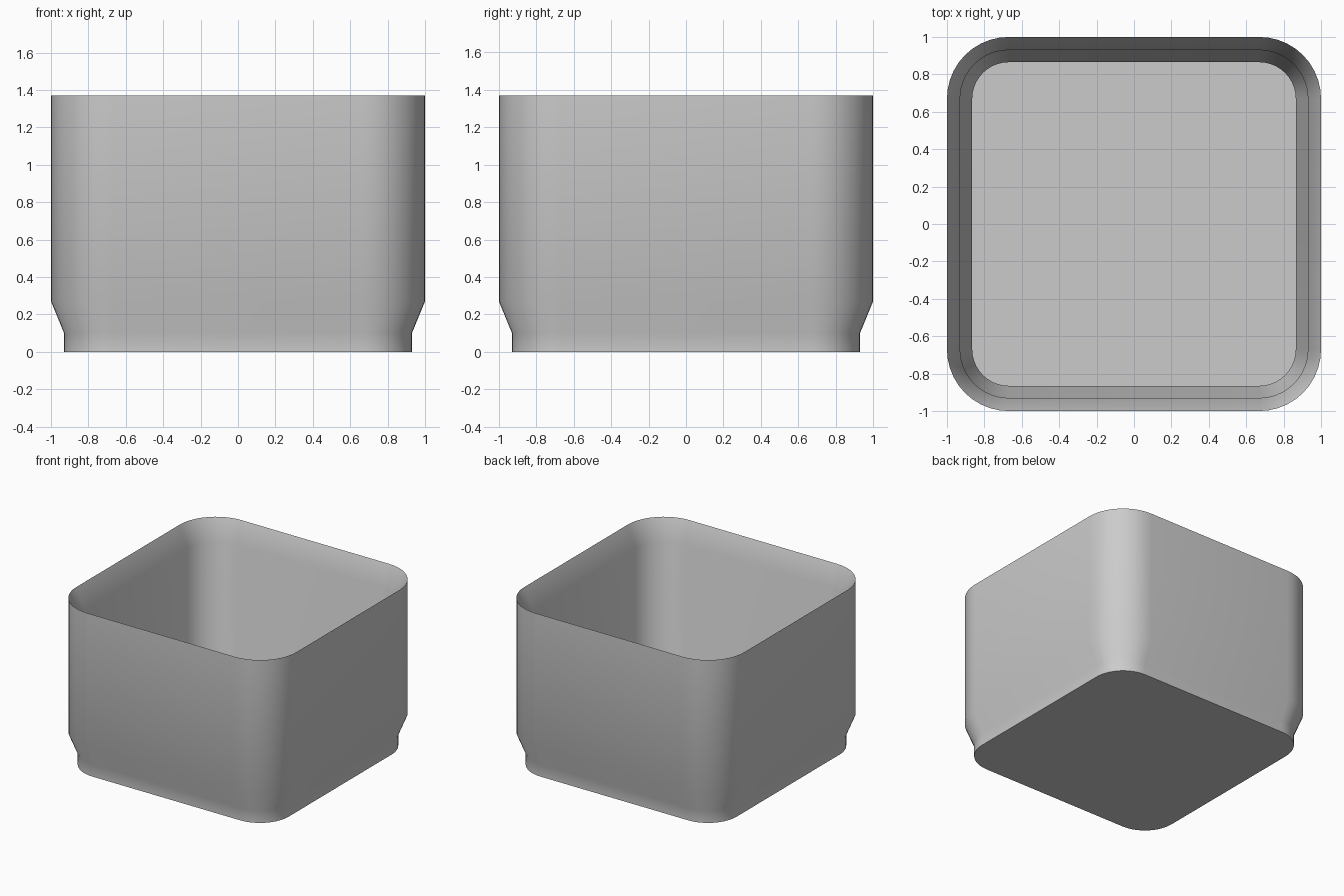
import bpy
import bmesh
from math import cos, sin, pi, radians

cube = bpy.data.objects.get("Cube")
if cube:
    bpy.data.objects.remove(cube, do_unlink=True)

CENTRE = 0.67   # corner arc centre, shared by every ring
STEPS = 10      # segments per rounded corner

# (half width, height) from the underside, up the outside, over the rim, down the inside
PROFILE = [
    (0.93, 0.0), (0.93, 0.10), (1.0, 0.27), (1.0, 1.37),
    (0.93, 1.20), (0.93, 0.28), (0.865, 0.12), (0.865, 0.065),
]


def rounded_ring(bm, half, z):
    """Square ring of vertices with rounded corners."""
    radius = half - CENTRE
    verts = []
    for corner, (sx, sy) in enumerate([(1, 1), (-1, 1), (-1, -1), (1, -1)]):
        for i in range(STEPS + 1):
            a = (corner + i / STEPS) * pi / 2
            verts.append(bm.verts.new((sx * CENTRE + radius * cos(a),
                                       sy * CENTRE + radius * sin(a), z)))
    return verts


# Plain grey plastic
grey = bpy.data.materials.new("plain_grey")
grey.use_nodes = True
colour = (0.6, 0.6, 0.6, 1.0)
grey.diffuse_color = colour
grey.node_tree.nodes["Principled BSDF"].inputs["Base Color"].default_value = colour

# Stacking bin: walls lofted through the rings, closed by underside and floor
bm = bmesh.new()
rings = [rounded_ring(bm, half, z) for half, z in PROFILE]
for low, high in zip(rings, rings[1:]):
    for i in range(len(low)):
        j = (i + 1) % len(low)
        bm.faces.new((low[i], low[j], high[j], high[i]))
bm.faces.new(list(reversed(rings[0])))
bm.faces.new(rings[-1])
bmesh.ops.recalc_face_normals(bm, faces=bm.faces)

mesh = bpy.data.meshes.new("stacking_bin")
bm.to_mesh(mesh)
bm.free()
mesh.materials.append(grey)
stacking_bin = bpy.data.objects.new("stacking_bin", mesh)
bpy.context.collection.objects.link(stacking_bin)

# Smooth walls, crisp rim and base edges
bpy.ops.object.select_all(action='DESELECT')
stacking_bin.select_set(True)
bpy.context.view_layer.objects.active = stacking_bin
bpy.ops.object.shade_smooth_by_angle(angle=radians(35))
